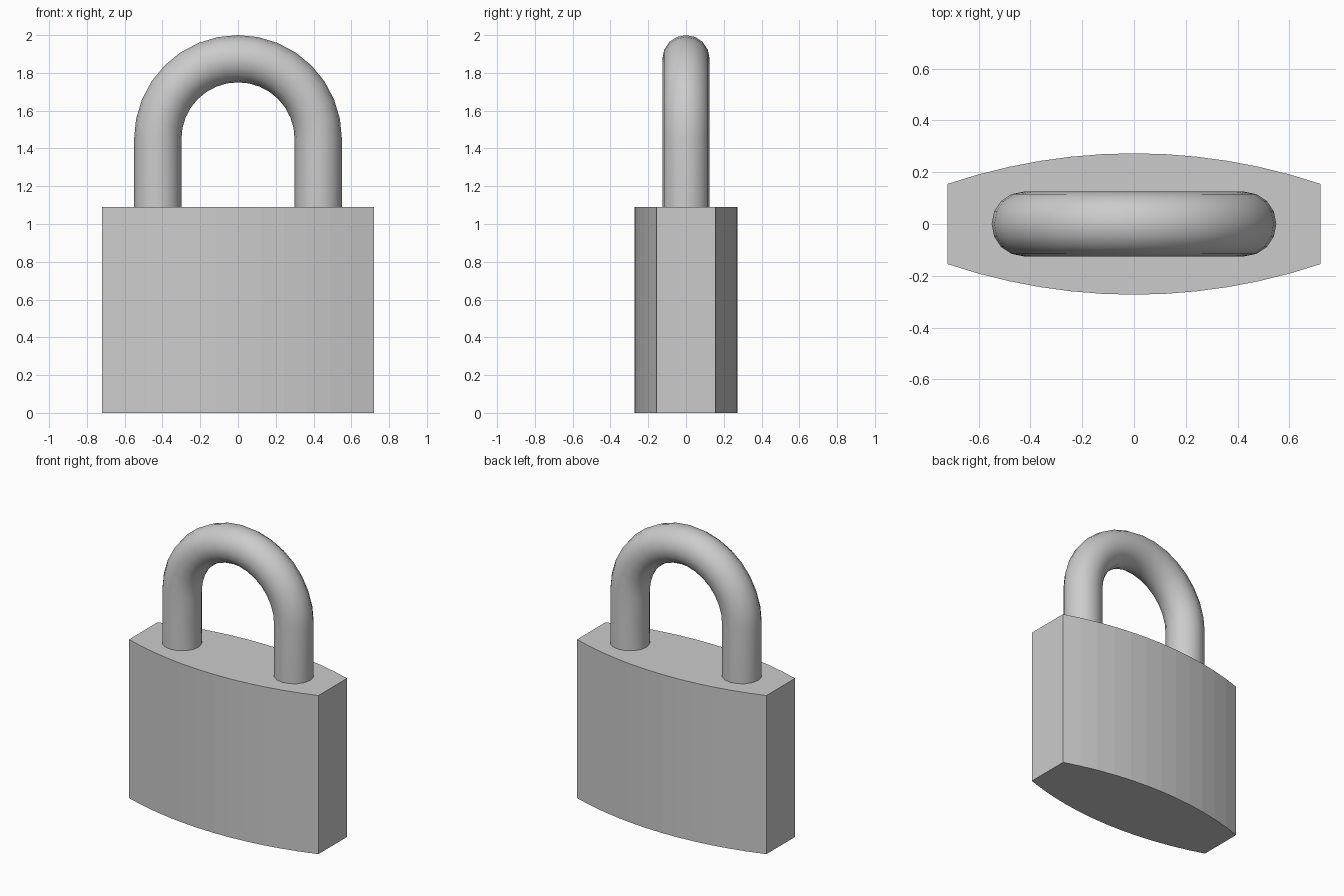
import bpy, bmesh, math

if "Cube" in bpy.data.objects:
    bpy.data.objects.remove(bpy.data.objects["Cube"])

HALF_W, END_Y, MID_Y, BODY_H = 0.72, 0.155, 0.273, 1.09
FACETS = 12
LEG_X, TUBE_R, ARC_Z, ARC_STEPS = 0.425, 0.125, 1.45, 16

# Body: prism with bowed front and back faces
sag = MID_Y - END_Y
radius = (HALF_W ** 2 + sag ** 2) / (2 * sag)
half_angle = math.asin(HALF_W / radius)
front = []
for i in range(FACETS + 1):
    a = half_angle * (2 * i / FACETS - 1)
    front.append((radius * math.sin(a), -(MID_Y - radius + radius * math.cos(a))))
outline = front + [(-x, -y) for x, y in front]

bm = bmesh.new()
base = bm.faces.new([bm.verts.new((x, y, 0)) for x, y in outline])
top = bmesh.ops.extrude_face_region(bm, geom=[base], use_keep_orig=True)["geom"]
bmesh.ops.translate(bm, vec=(0, 0, BODY_H),
                    verts=[g for g in top if isinstance(g, bmesh.types.BMVert)])
bmesh.ops.recalc_face_normals(bm, faces=bm.faces)
mesh = bpy.data.meshes.new("lock_body")
bm.to_mesh(mesh)
bm.free()
body = bpy.data.objects.new("lock_body", mesh)
bpy.context.collection.objects.link(body)

# Shackle: round bar swept along an upside-down U, legs sunk into the body
path = [(LEG_X, 0, BODY_H - 0.02)]
for i in range(ARC_STEPS + 1):
    a = math.pi * i / ARC_STEPS
    path.append((LEG_X * math.cos(a), 0, ARC_Z + LEG_X * math.sin(a)))
path.append((-LEG_X, 0, BODY_H - 0.02))

curve = bpy.data.curves.new("shackle", "CURVE")
curve.dimensions = "3D"
curve.bevel_depth = TUBE_R
curve.bevel_resolution = 6
curve.use_fill_caps = True
spline = curve.splines.new("POLY")
spline.points.add(len(path) - 1)
for point, co in zip(spline.points, path):
    point.co = (*co, 1)
shackle = bpy.data.objects.new("shackle", curve)
bpy.context.collection.objects.link(shackle)

bpy.ops.object.select_all(action="DESELECT")
shackle.select_set(True)
bpy.context.view_layer.objects.active = shackle
bpy.ops.object.convert(target="MESH")
bpy.ops.object.shade_smooth_by_angle(angle=math.radians(40))
